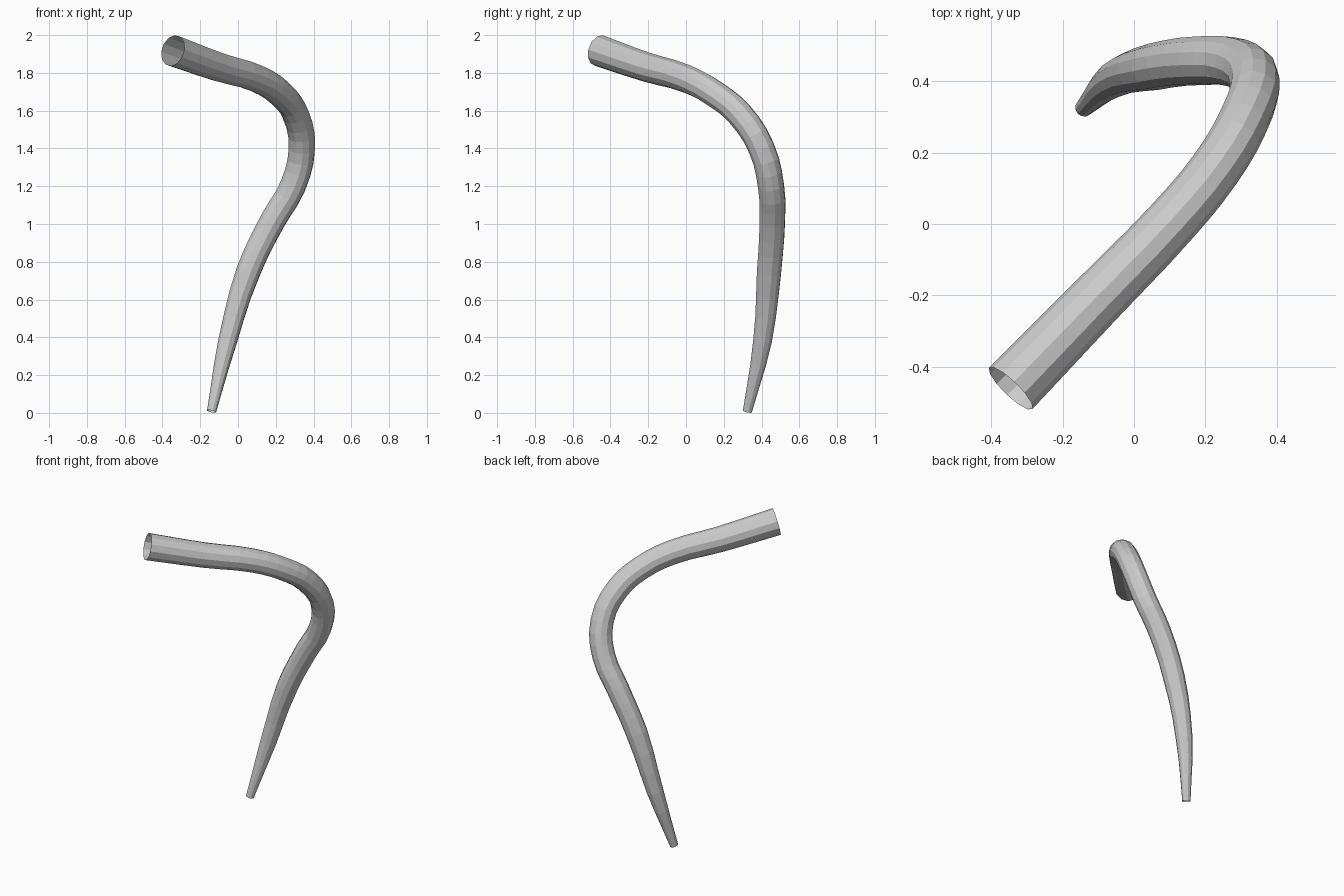
import bpy

if "Cube" in bpy.data.objects:
    bpy.data.objects.remove(bpy.data.objects["Cube"])

# Centre line of the tube: x, y, z, radius
PATH = [
    (-0.14, 0.325, 0.008, 0.025),
    (-0.055, 0.405, 0.38, 0.051),
    (0.055, 0.44, 0.75, 0.066),
    (0.185, 0.457, 1.02, 0.069),
    (0.29, 0.45, 1.20, 0.070),
    (0.338, 0.40, 1.40, 0.070),
    (0.305, 0.285, 1.58, 0.071),
    (0.225, 0.15, 1.69, 0.072),
    (0.105, 0.005, 1.768, 0.074),
    (-0.10, -0.207, 1.83, 0.078),
    (-0.345, -0.46, 1.918, 0.084),
]

# Swept open tube with twelve flat sides
curve = bpy.data.curves.new("curved_tube", "CURVE")
curve.dimensions = "3D"
curve.resolution_u = 3
curve.bevel_depth = 1.0
curve.bevel_resolution = 4
curve.use_fill_caps = False
spline = curve.splines.new("BEZIER")
spline.bezier_points.add(len(PATH) - 1)
for point, (x, y, z, r) in zip(spline.bezier_points, PATH):
    point.co = (x, y, z)
    point.radius = r
    point.handle_left_type = point.handle_right_type = "AUTO"
spline.use_smooth = False

tube = bpy.data.objects.new("curved_tube", curve)
bpy.context.collection.objects.link(tube)
bpy.context.view_layer.objects.active = tube
tube.select_set(True)
bpy.ops.object.convert(target="MESH")
tube = bpy.context.object
tube.name = "curved_tube"
bpy.ops.object.shade_flat()

# Plain grey finish
grey = bpy.data.materials.new("light_grey")
grey.diffuse_color = (0.6, 0.6, 0.6, 1)
grey.use_nodes = True
grey.node_tree.nodes["Principled BSDF"].inputs["Base Color"].default_value = grey.diffuse_color
tube.data.materials.clear()
tube.data.materials.append(grey)
